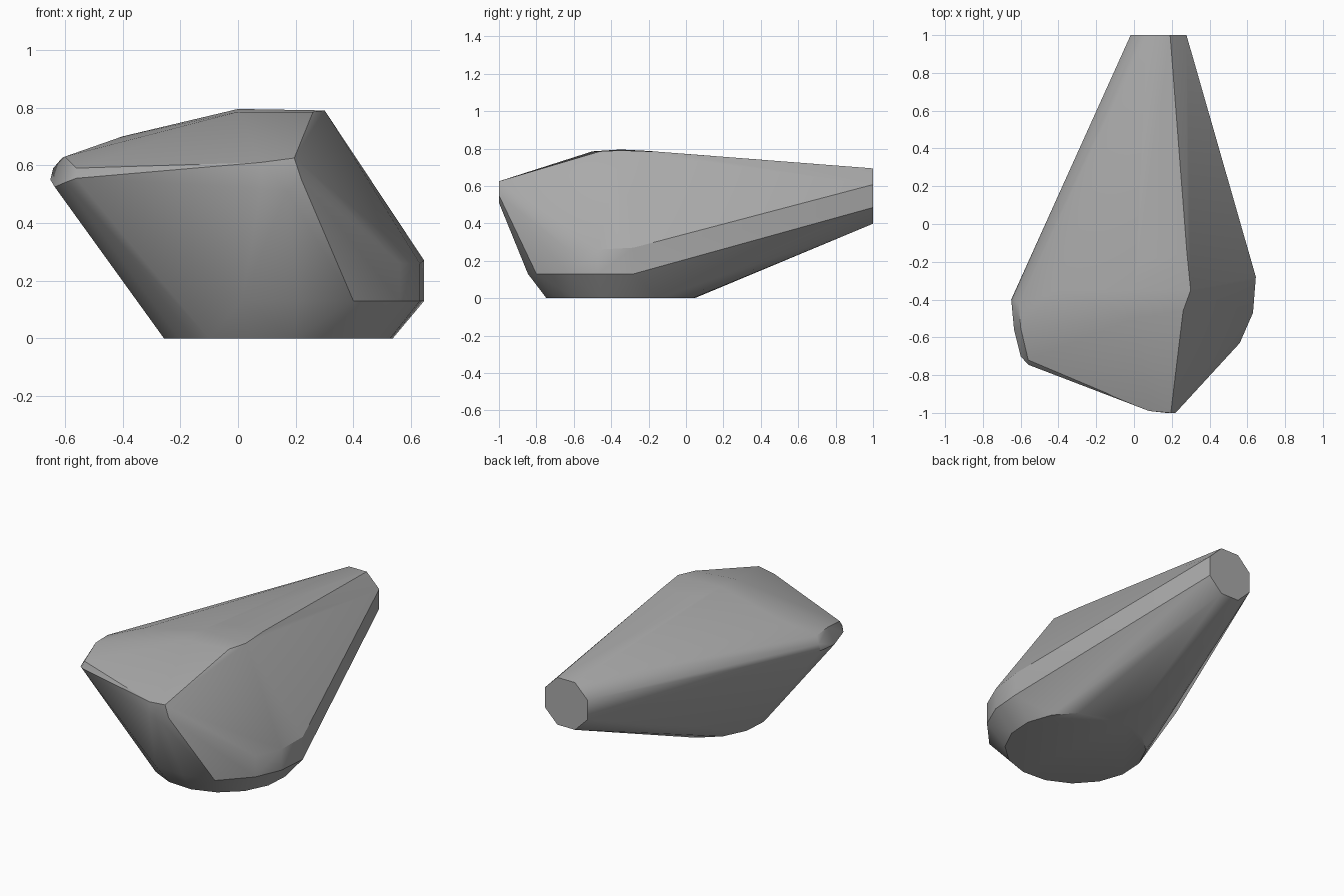
import bpy, bmesh, math

cube = bpy.data.objects.get("Cube")
if cube:
    bpy.data.objects.remove(cube, do_unlink=True)

grey = bpy.data.materials.new("stone grey")
grey.use_nodes = True
colour = (0.4, 0.4, 0.4, 1)
grey.diffuse_color = colour
grey.node_tree.nodes["Principled BSDF"].inputs["Base Color"].default_value = colour


def ring(count, radius, offset=0.0):
    """Points of a flat polygon around the origin."""
    for i in range(count):
        a = math.tau * (i + offset) / count
        yield radius * math.cos(a), radius * math.sin(a)


# round flat foot
points = [(0.14 + u, -0.35 + v, 0) for u, v in ring(16, 0.4, 0.35)]
# wider band above the foot, on the front
points += [(0.14 + u, -0.35 + v, 0.13) for u, v in ring(16, 0.5, 0.35)
           if v < 0.1 and u > -0.2]
points += [(-0.32, -0.38, 0.1), (-0.27, -0.56, 0.1)]
# left shoulder
points += [(0.645, -0.28, z) for z in (0.13, 0.27)]
points += [(0.63, -0.47, z) for z in (0.13, 0.26)]
points += [(0.56, -0.63, z) for z in (0.13, 0.26)]
points += [(0.40, -0.80, 0.13)]
# octagonal tail end
points += [(0.13 + u, 1, 0.546 + v) for u, v in ring(8, 0.16, 0.5)]
# front tip
points += [(0.195, -1, 0.625), (0.22, -1, 0.55), (0.08, -0.99, 0.61),
           (0.08, -0.99, 0.52), (0.17, -1, 0.51)]
# right wing tip
points += [(-0.60, -0.55, 0.63), (-0.56, -0.72, 0.59), (-0.56, -0.745, 0.555),
           (-0.60, -0.70, 0.54), (-0.635, -0.56, 0.525), (-0.65, -0.40, 0.55),
           (-0.64, -0.40, 0.59), (-0.61, -0.42, 0.625)]
# top ridge
points += [(0, -0.35, 0.795), (0, -0.5, 0.785), (0.30, -0.35, 0.79),
           (0.26, -0.46, 0.785), (0.28, -0.15, 0.783), (0.02, -0.2, 0.787),
           (-0.40, -0.35, 0.70)]

# wrap the points in one convex shell
bm = bmesh.new()
for p in points:
    bm.verts.new(p)
hull = bmesh.ops.convex_hull(bm, input=bm.verts[:])
spare = {g for g in hull["geom_interior"] + hull["geom_unused"]
         if isinstance(g, bmesh.types.BMVert)}
bmesh.ops.delete(bm, geom=list(spare), context='VERTS')
bmesh.ops.dissolve_limit(bm, angle_limit=math.radians(1),
                         verts=bm.verts[:], edges=bm.edges[:])
bmesh.ops.recalc_face_normals(bm, faces=bm.faces[:])

mesh = bpy.data.meshes.new("stone")
bm.to_mesh(mesh)
bm.free()
mesh.materials.append(grey)
stone = bpy.data.objects.new("stone", mesh)
bpy.context.collection.objects.link(stone)
bpy.context.view_layer.objects.active = stone
stone.select_set(True)
bpy.ops.object.shade_smooth_by_angle(angle=math.radians(30))
